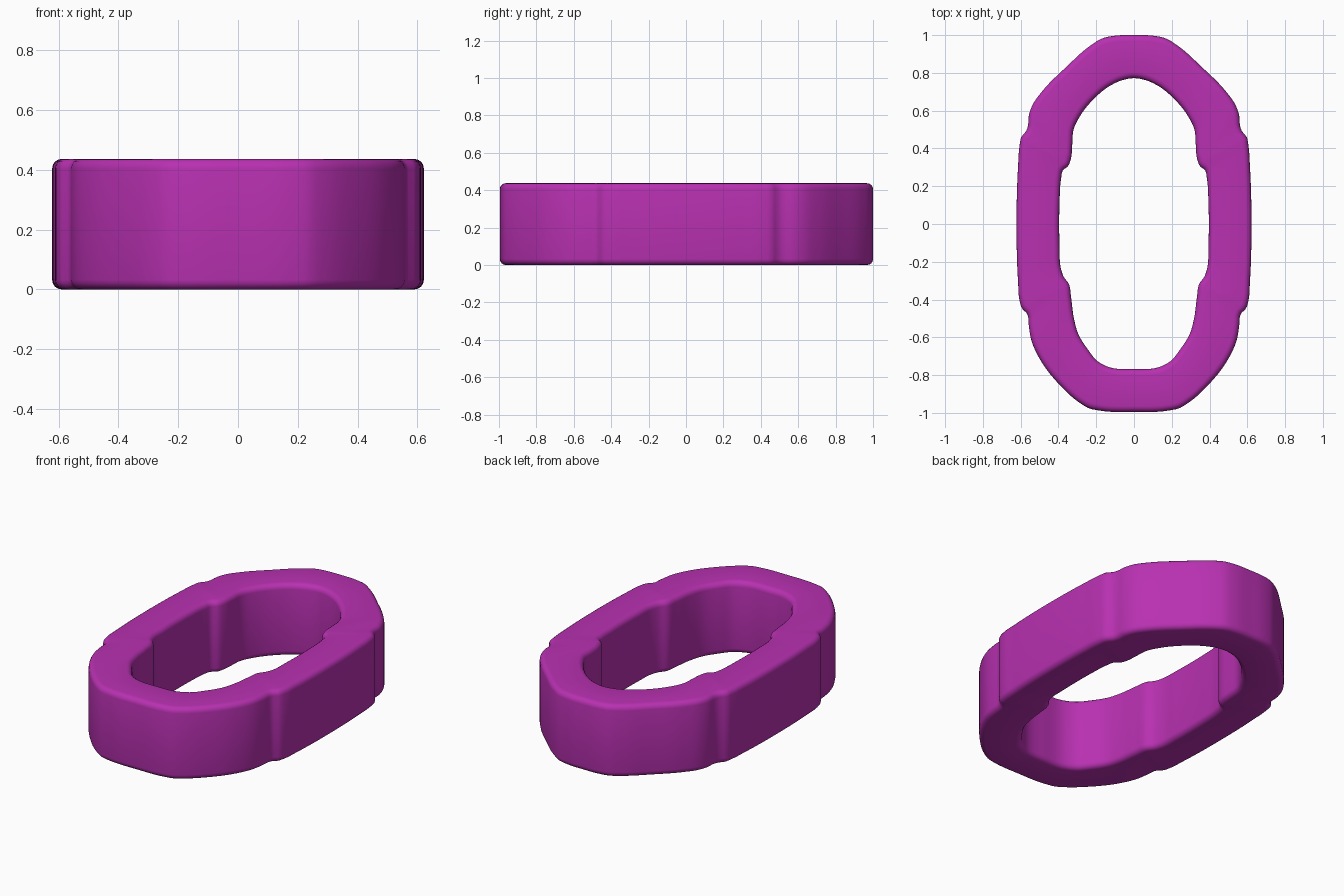
import bpy, bmesh, math
from mathutils import Vector

if "Cube" in bpy.data.objects:
    bpy.data.objects.remove(bpy.data.objects["Cube"])

HEIGHT, ROUND, COUNT = 0.437, 0.032, 240

# Right-hand halves of the two outlines, back to front
OUTER = [(0, 1), (.10, .997), (.17, .982), (.23, .945), (.36, .83), (.48, .71), (.54, .625),
         (.558, .57), (.561, .52), (.575, .485), (.595, .465), (.605, .42), (.614, .3), (.622, 0),
         (.614, -.3), (.605, -.41), (.592, -.45), (.565, -.475), (.558, -.53), (.545, -.61),
         (.49, -.73), (.40, -.845), (.29, -.945), (.24, -.975), (.18, -.988), (0, -.995)]
INNER = [(0, .772), (.06, .762), (.13, .73), (.21, .665), (.28, .58), (.32, .50), (.327, .42),
         (.333, .35), (.35, .305), (.376, .285), (.386, .24), (.394, .12), (.396, 0), (.394, -.12),
         (.386, -.24), (.372, -.28), (.346, -.315), (.333, -.39), (.318, -.5), (.296, -.58),
         (.24, -.67), (.195, -.725), (.14, -.755), (0, -.768)]


def smooth_loop(half):
    """Mirror a half outline, smooth it and resample it evenly on each side."""
    pts = [Vector(p) for p in half] + [Vector((-x, y)) for x, y in half[-2:0:-1]]
    n, dense = len(pts), []
    for i in range(n):
        a, b, c, d = (pts[(i + k) % n] for k in (-1, 0, 1, 2))
        # non-uniform tangents avoid overshoot where point spacing changes
        ta, tb, tc = (b - a).length, (c - b).length, (d - c).length
        m1 = ((b - a) / ta * tb + (c - b) / tb * ta) / (ta + tb) * tb
        m2 = ((c - b) / tb * tc + (d - c) / tc * tb) / (tb + tc) * tb
        for s in range(16):
            t = s / 16
            dense.append((2*t**3 - 3*t*t + 1) * b + (t**3 - 2*t*t + t) * m1
                         + (3*t*t - 2*t**3) * c + (t**3 - t*t) * m2)
    dense.append(dense[0])
    dist = [0]
    for p, q in zip(dense, dense[1:]):
        dist.append(dist[-1] + (q - p).length)
    out, j = [], 0
    for k in range(COUNT):
        target = dist[-1] * k / COUNT
        while dist[j + 1] < target:
            j += 1
        f = (target - dist[j]) / (dist[j + 1] - dist[j])
        out.append(dense[j].lerp(dense[j + 1], f))
    return out


def inset(loop, amount):
    """Shift a clockwise loop towards its inside by amount."""
    res = []
    for i in range(COUNT):
        t = (loop[(i + 2) % COUNT] - loop[i - 2]).normalized()
        res.append(loop[i] + Vector((t.y, -t.x)) * amount)
    return res


# Rounded section: up the outer wall, across the top, down the inner wall
arc = [math.radians(a) for a in (0, 22.5, 45, 67.5, 90)]
rows = [(ROUND * (1 - math.cos(a)), ROUND * (1 - math.sin(a))) for a in reversed(arc)]
rows += [(d, HEIGHT - z) for d, z in reversed(rows)]
outer, inner = smooth_loop(OUTER), smooth_loop(INNER)
section = [(inset(outer, d), z) for d, z in rows]
section += [(inset(inner, -d), z) for d, z in reversed(rows)]

bm = bmesh.new()
rings = [[bm.verts.new((p.x, p.y, z)) for p in loop] for loop, z in section]
for r in range(len(rings)):
    a, b = rings[r], rings[(r + 1) % len(rings)]
    for i in range(COUNT):
        j = (i + 1) % COUNT
        bm.faces.new((a[i], a[j], b[j], b[i]))
bmesh.ops.recalc_face_normals(bm, faces=bm.faces)
mesh = bpy.data.meshes.new("link_ring")
bm.to_mesh(mesh)
bm.free()

ring = bpy.data.objects.new("link_ring", mesh)
bpy.context.collection.objects.link(ring)
mat = bpy.data.materials.new("magenta")
mat.diffuse_color = (0.48, 0.03, 0.44, 1)
mat.use_nodes = True
mat.node_tree.nodes["Principled BSDF"].inputs["Base Color"].default_value = mat.diffuse_color
mesh.materials.append(mat)
bpy.context.view_layer.objects.active = ring
ring.select_set(True)
bpy.ops.object.shade_smooth_by_angle(angle=math.radians(35))
